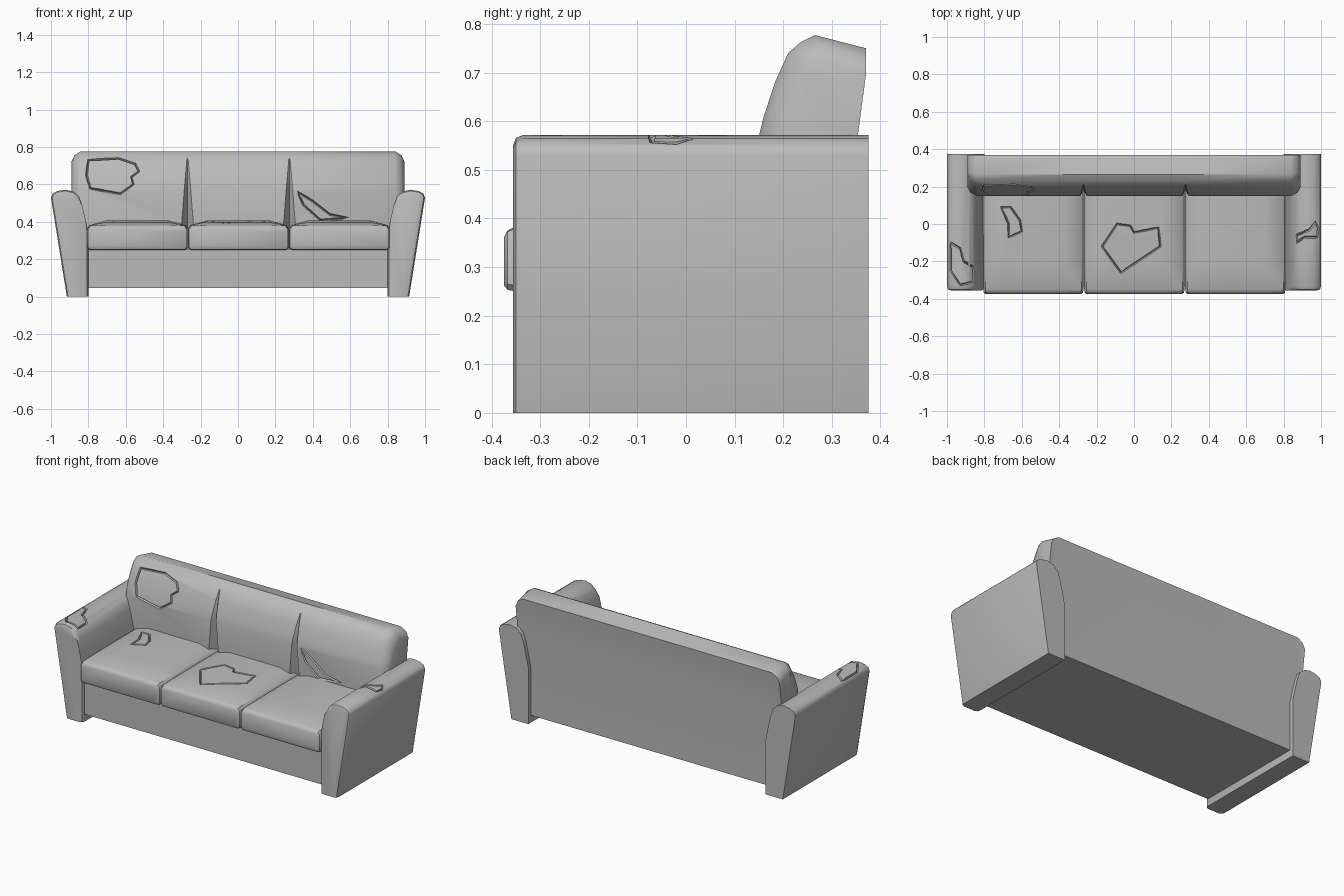
import bpy, bmesh, math
from mathutils import Vector
from mathutils.bvhtree import BVHTree

cube = bpy.data.objects.get("Cube")
if cube:
    bpy.data.objects.remove(cube)

GREY = (0.5, 0.5, 0.5, 1)
fabric = bpy.data.materials.new("grey fabric")
fabric.use_nodes = True
fabric.diffuse_color = GREY
fabric.node_tree.nodes["Principled BSDF"].inputs["Base Color"].default_value = GREY


def finish(bm, name):
    """Turn a bmesh into a named object, smooth below the crease angle."""
    bmesh.ops.recalc_face_normals(bm, faces=bm.faces)
    me = bpy.data.meshes.new(name)
    bm.to_mesh(me)
    bm.free()
    me.materials.append(fabric)
    ob = bpy.data.objects.new(name, me)
    bpy.context.scene.collection.objects.link(ob)
    shade(me)
    return ob


def shade(me):
    me.shade_smooth()
    me.set_sharp_from_angle(angle=math.radians(40))


def loft(sections, closed=False):
    """Skin a list of matching point rings, capped or joined end to end."""
    bm = bmesh.new()
    rings = [[bm.verts.new(p) for p in s] for s in sections]
    n = len(rings[0])
    pairs = list(zip(rings, rings[1:]))
    if closed:
        pairs.append((rings[-1], rings[0]))
    else:
        bm.faces.new(rings[0])
        bm.faces.new(rings[-1])
    for a, b in pairs:
        for i in range(n):
            j = (i + 1) % n
            bm.faces.new((a[i], a[j], b[j], b[i]))
    return bm


def tear(ob, outline, down, width=0.016, depth=0.012):
    """Cut a V-shaped groove along a closed outline projected on the surface."""
    dg = bpy.context.evaluated_depsgraph_get()
    tree = BVHTree.FromObject(ob, dg)
    flat = [Vector((x, y, 2)) if down else Vector((x, -2, y)) for x, y in outline]
    ray = Vector((0, 0, -1)) if down else Vector((0, 1, 0))
    pts = []
    for a, b in zip(flat, flat[1:] + flat[:1]):
        steps = max(1, int((b - a).length / 0.035))
        for k in range(steps):
            hit, normal, _, _ = tree.ray_cast(a.lerp(b, k / steps), ray)
            if hit:
                pts.append((hit, normal))
    rings = []
    for i, (p, nrm) in enumerate(pts):
        tangent = (pts[(i + 1) % len(pts)][0] - pts[i - 1][0]).normalized()
        side = tangent.cross(nrm).normalized() * width / 2
        rings.append([p + side + nrm * 0.006, p - side + nrm * 0.006, p - nrm * depth])
    cutter = finish(loft(rings, closed=True), "tear_cutter")
    cutter.hide_render = True
    mod = ob.modifiers.new("tear", "BOOLEAN")
    mod.operation = "DIFFERENCE"
    mod.solver = "EXACT"
    mod.use_self = True
    mod.object = cutter
    dg = bpy.context.evaluated_depsgraph_get()
    dg.update()
    cut = bpy.data.meshes.new_from_object(ob.evaluated_get(dg))
    ob.modifiers.clear()
    if len(cut.polygons) > 10:
        ob.data = cut
        shade(cut)
    bpy.data.objects.remove(cutter)


# Base under the seat
bm = bmesh.new()
bmesh.ops.create_cube(bm, size=1)
for v in bm.verts:
    v.co = (v.co.x * 1.62, -0.335 if v.co.y < 0 else 0.3, 0.045 if v.co.z < 0 else 0.255)
finish(bm, "base")

# Backrest: side profile swept along x, with two creases that widen downwards
BACK = [(0.155, 0.045), (0.15, 0.38), (0.15, 0.57), (0.16, 0.61), (0.183, 0.68), (0.21, 0.74),
        (0.235, 0.762), (0.265, 0.777), (0.37, 0.75), (0.352, 0.56), (0.352, 0.045)]
FRONT = 6


def back_section(x, inset=0.0):
    return [(x, y + (inset if i < FRONT else inset * 0.5 if i < 8 else 0),
             z - (inset * 1.1 if 4 < i < 9 else inset * 0.6 if i == 4 else 0))
            for i, (y, z) in enumerate(BACK)]


def crease_section(x, side):
    ring = []
    for i, (y, z) in enumerate(BACK):
        t = max(0, min(1, (0.74 - z) / 0.34)) if i < FRONT else 0
        ring.append((x + side * (0.003 + 0.029 * t), y + (0 if side else 0.06 * t), z))
    return ring


sections = [back_section(-0.89, 0.05), back_section(-0.875, 0.02), back_section(-0.84)]
for x in (-0.27, 0.275):
    sections += [crease_section(x, s) for s in (-1, 0, 1)]
sections += [back_section(0.84), back_section(0.875, 0.02), back_section(0.89, 0.05)]
backrest = finish(loft(sections), "backrest")

# Three seat cushions with crowned tops and rounded fronts
HALF = 0.268


def cushion_section(cx, y, low, top, shrink, crown):
    w = HALF - shrink
    half = [(w - 0.012, low), (w, low + 0.012), (w, top - 0.015),
            (w - 0.012, top), (w - 0.1, top + crown)]
    return [(cx + x, y, z) for x, z in half] + [(cx - x, y, z) for x, z in reversed(half)]


cushions = []
for name, cx in (("right", -0.538), ("middle", 0.002), ("left", 0.542)):
    rows = [(-0.374, 0.262, 0.362, 0.012, 0), (-0.367, 0.253, 0.373, 0.003, 0.002),
            (-0.35, 0.25, 0.379, 0, 0.005), (-0.22, 0.25, 0.382, 0, 0.016),
            (-0.05, 0.25, 0.383, 0, 0.024), (0.22, 0.25, 0.383, 0, 0.024)]
    cushions.append(finish(loft([cushion_section(cx, *r) for r in rows]), name + "_seat_cushion"))

# Flared arms with rolled tops and a softened front edge
ARM = [(0.80, 0), (0.80, 0.34), (0.815, 0.41), (0.833, 0.49), (0.85, 0.535), (0.88, 0.562),
       (0.92, 0.572), (0.965, 0.565), (0.99, 0.552), (1.0, 0.53), (0.915, 0)]
arms = []
for name, s in (("right", -1), ("left", 1)):
    bm = loft([[(s * x, y, z) for x, z in ARM] for y in (-0.356, 0.375)])
    rim = [e for e in bm.edges if all(v.co.y < 0 for v in e.verts)
           and any(v.co.z > 0.01 for v in e.verts)]
    bmesh.ops.bevel(bm, geom=rim, offset=0.022, segments=2, profile=0.5,
                    affect="EDGES", clamp_overlap=True)
    arms.append(finish(bm, name + "_arm"))

# Worn tears in the fabric
tear(cushions[1], [(-0.17, -0.12), (-0.09, 0.0), (-0.02, -0.01), (0.0, -0.045), (0.13, -0.02),
                   (0.14, -0.12), (-0.07, -0.26)], True)
tear(cushions[0], [(-0.71, 0.09), (-0.66, 0.09), (-0.61, 0.02), (-0.60, -0.04), (-0.67, -0.07),
                   (-0.67, 0.0)], True)
tear(backrest, [(-0.80, 0.73), (-0.64, 0.74), (-0.55, 0.71), (-0.53, 0.67), (-0.57, 0.64),
                (-0.56, 0.60), (-0.63, 0.55), (-0.79, 0.58), (-0.81, 0.65)], False)
tear(backrest, [(0.32, 0.56), (0.40, 0.51), (0.49, 0.44), (0.59, 0.42), (0.44, 0.41),
                (0.35, 0.49)], False)
tear(arms[0], [(-0.98, -0.1), (-0.93, -0.13), (-0.91, -0.2), (-0.86, -0.23), (-0.86, -0.31),
               (-0.93, -0.325), (-0.98, -0.25)], True)
tear(arms[1], [(0.87, -0.10), (0.87, -0.06), (0.94, -0.03), (0.97, 0.01), (0.985, -0.02),
               (0.98, -0.07), (0.91, -0.07)], True)
